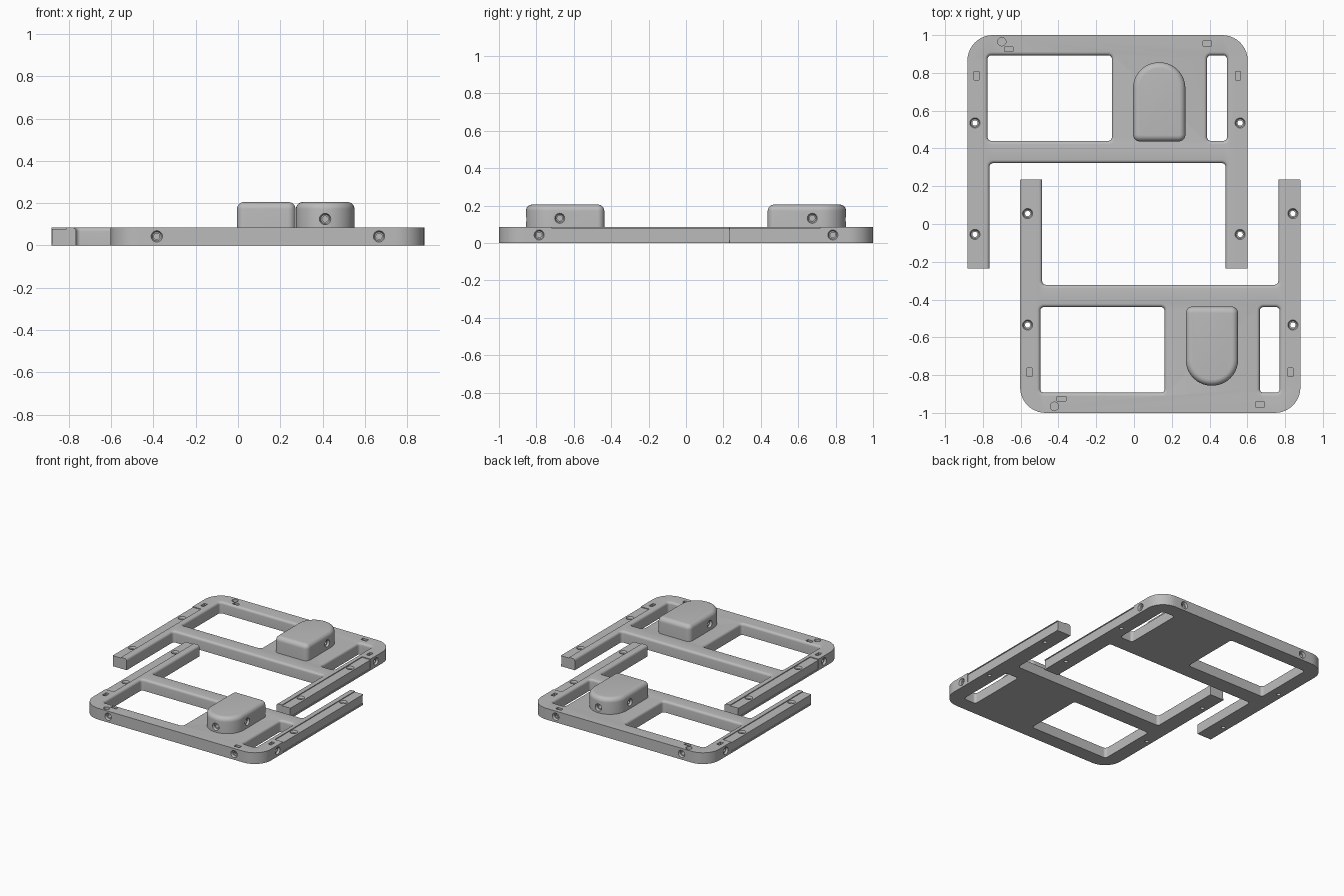
import bpy, bmesh, math
from mathutils import Vector, Matrix

if "Cube" in bpy.data.objects:
    bpy.data.objects.remove(bpy.data.objects["Cube"])

grey = bpy.data.materials.new("light grey plastic")
grey.diffuse_color = (0.5, 0.5, 0.5, 1)
grey.use_nodes = True
grey.node_tree.nodes["Principled BSDF"].inputs["Base Color"].default_value = grey.diffuse_color
H = 0.085                                  # plate height
L, R, BACK, END = -0.882, 0.602, 1.0, -0.235


def outline(x0, x1, y0, y1, radii, grow=0.0, n=10):
    """Rounded rectangle; radii run from the -x -y corner anticlockwise."""
    pts = []
    corners = [(x0, y0, 1, 1), (x1, y0, -1, 1), (x1, y1, -1, -1), (x0, y1, 1, -1)]
    for k, ((x, y, sx, sy), r) in enumerate(zip(corners, radii)):
        x, y, rr = x - sx * grow, y - sy * grow, max(r + grow, 0.003)
        for i in range(n + 1):
            a = math.pi + (k + i / n) * math.pi / 2
            pts.append((x + sx * rr + rr * math.cos(a), y + sy * rr + rr * math.sin(a)))
    return pts


def circle(r, n=24):
    return [(r * math.cos(2 * math.pi * i / n), r * math.sin(2 * math.pi * i / n)) for i in range(n)]


def loft(name, layers, matrix=Matrix()):
    """Closed solid through stacked outlines [(points, z), ...]."""
    bm = bmesh.new()
    rings = [[bm.verts.new(matrix @ Vector((x, y, z))) for x, y in pts] for pts, z in layers]
    n = len(rings[0])
    for a, b in zip(rings, rings[1:]):
        for i in range(n):
            j = (i + 1) % n
            bm.faces.new((a[i], a[j], b[j], b[i]))
    bm.faces.new(rings[0][::-1])
    bm.faces.new(rings[-1])
    bmesh.ops.recalc_face_normals(bm, faces=bm.faces)
    me = bpy.data.meshes.new(name)
    bm.to_mesh(me)
    bm.free()
    me.materials.append(grey)
    ob = bpy.data.objects.new(name, me)
    bpy.context.collection.objects.link(ob)
    return ob


def box(x0, x1, y0, y1, z0, z1):
    pts = [(x0, y0), (x1, y0), (x1, y1), (x0, y1)]
    return loft("cutter", [(pts, z0), (pts, z1)])


def cut(ob, cutter):
    bpy.context.view_layer.objects.active = ob
    m = ob.modifiers.new("cut", 'BOOLEAN')
    m.operation, m.solver, m.object = 'DIFFERENCE', 'EXACT', cutter
    bpy.ops.object.modifier_apply(modifier=m.name)
    bpy.data.objects.remove(cutter)


def window(x0, x1, y0, y1, r=0.02, f=0.018):
    """Opening cutter whose top edge flares into a rounded lip."""
    layers = [(outline(x0, x1, y0, y1, [r] * 4), -0.05)]
    for i in range(6):
        a = i / 5 * math.pi / 2
        layers.append((outline(x0, x1, y0, y1, [r] * 4, f * (1 - math.cos(a))),
                       H - f + f * math.sin(a)))
    layers.append((layers[-1][0], H + 0.05))
    return loft("cutter", layers)


def screw(pos, direction, depth):
    """Countersunk screw hole opening towards direction."""
    m = Matrix.Translation(pos) @ Vector(direction).to_track_quat('Z', 'Y').to_matrix().to_4x4()
    return loft("cutter", [(circle(0.014), -depth), (circle(0.014), -0.016), (circle(0.021), -0.015),
                           (circle(0.027), 0.0), (circle(0.027), 0.05)], m)


# Plate with rounded back corners
plan = outline(L, R, END, BACK, (0.004, 0.004, 0.135, 0.135))
frame = loft("rear_frame", [(plan, 0), (plan, H)])

# Openings: large window, narrow slot and open bay between the arms
cut(frame, window(-0.775, -0.117, 0.44, 0.893))
cut(frame, window(0.387, 0.492, 0.44, 0.893))
cut(frame, window(-0.765, 0.485, -0.6, 0.322))

# Lowered outer strips and shallow side grooves along both arms
for x, s in ((L, 1), (R, -1)):
    xs = sorted((x - s * 0.03, x + s * 0.07))
    cut(frame, box(*xs, -0.4, 0.72, H - 0.006, 0.2))
    xs = sorted((x - s * 0.03, x + s * 0.005))
    cut(frame, box(*xs, -0.4, 0.72, 0.012, H - 0.012))

# Vertical screw holes in the arms
for x in (L + 0.04, R - 0.04):
    for y in (0.535, -0.055):
        cut(frame, screw((x, y, H - 0.006), (0, 0, 1), 0.15))

# Screw holes through the outer walls
cut(frame, screw((L, 0.785, 0.043), (-1, 0, 0), 0.08))
cut(frame, screw((R, 0.785, 0.043), (1, 0, 0), 0.08))
for x in (-0.663, 0.388):
    cut(frame, screw((x, BACK, 0.043), (0, 1, 0), 0.09))

# Nut slots and the small corner pin hole
for x, y, w, d in ((-0.833, 0.785, 0.026, 0.046), (0.55, 0.785, 0.026, 0.046),
                   (-0.663, 0.925, 0.046, 0.026), (0.388, 0.955, 0.046, 0.026)):
    cut(frame, box(x - w / 2, x + w / 2, y - d / 2, y + d / 2, 0.02, 0.2))
cut(frame, loft("cutter", [(circle(0.022), 0.0), (circle(0.022), 0.2)],
                Matrix.Translation((-0.70, 0.965, 0.03))))

# Raised pod with a rounded back and soft top edge
f, top = 0.033, 0.205
pod_args = (-0.005, 0.272, 0.437, 0.856, (0.036, 0.036, 0.137, 0.137))
layers = [(outline(*pod_args), H - 0.02)]
for i in range(8):
    a = i / 7 * math.pi / 2
    layers.append((outline(*pod_args, -f * (1 - math.cos(a))), top - f + f * math.sin(a)))
pod = loft("rear_pod", layers)
cut(pod, screw((-0.005, 0.675, 0.132), (-1, 0, 0), 0.06))
cut(pod, screw((0.272, 0.675, 0.132), (1, 0, 0), 0.06))
cut(pod, screw((0.133, 0.853, 0.125), (0, 1, 0), 0.06))

# Front half: mirrored in y and shifted sideways
for ob in (frame, pod):
    twin = ob.copy()
    twin.data = ob.data.copy()
    twin.name = ob.name.replace("rear", "front")
    bpy.context.collection.objects.link(twin)
    twin.data.transform(Matrix.Translation((0.279, 0, 0)) @ Matrix.Diagonal((1, -1, 1, 1)))
    twin.data.flip_normals()

# Smooth shading with sharp edges kept
bpy.ops.object.select_all(action='DESELECT')
for ob in bpy.context.collection.objects:
    ob.select_set(True)
    bpy.context.view_layer.objects.active = ob
bpy.ops.object.shade_smooth_by_angle(angle=math.radians(30))
